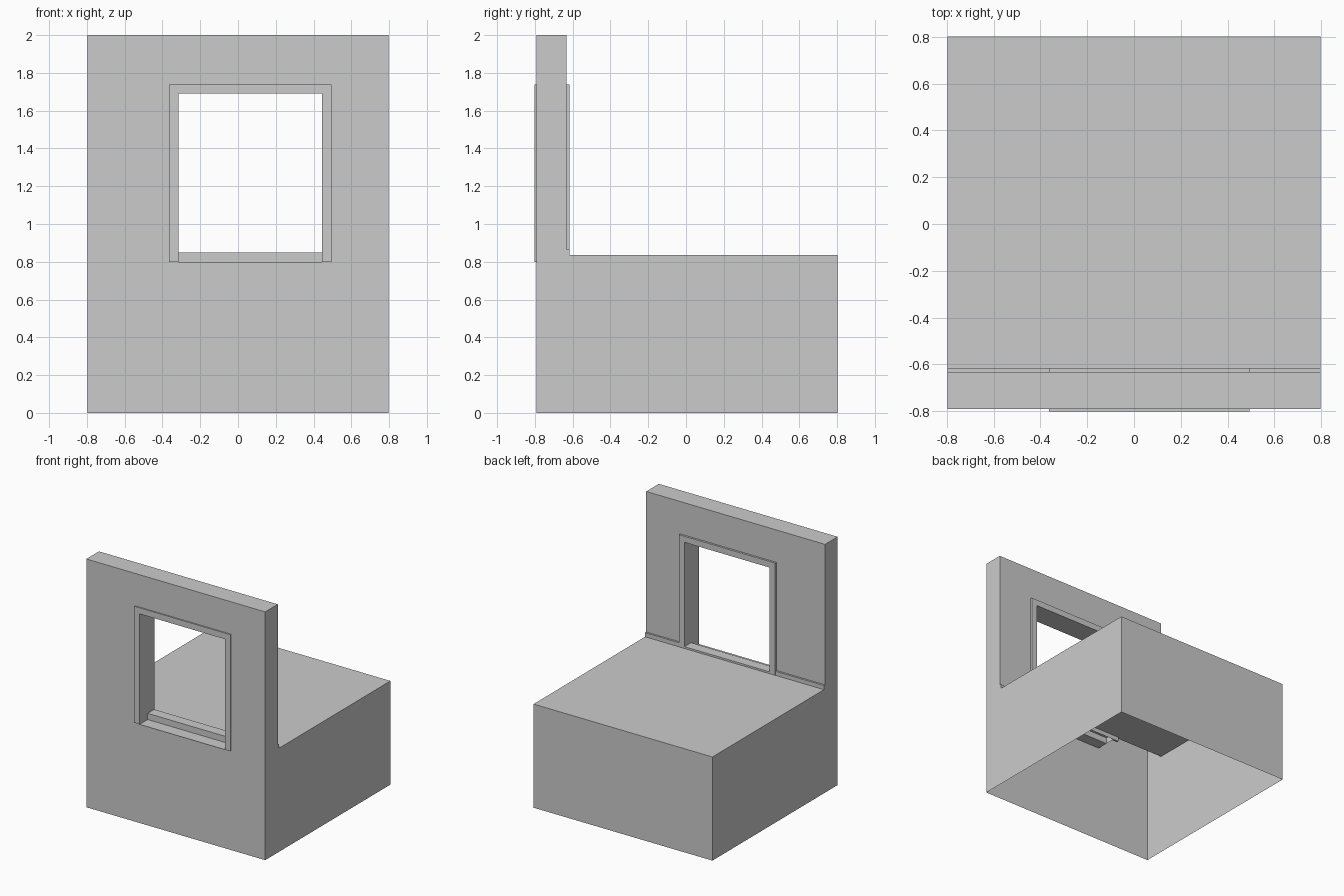
import bpy, bmesh

if "Cube" in bpy.data.objects:
    bpy.data.objects.remove(bpy.data.objects["Cube"])

X = 0.797                                        # half width
FRONT, BACK, REAR = -0.792, -0.632, 0.802        # wall faces, rear of block
TOP, FLOOR = 2.0, 0.835
L, R, HEAD, LOW, SILL = -0.315, 0.445, 1.69, 0.80, 0.85   # window opening
TRIM, F0, F1 = 0.049, -0.802, -0.616             # casing width, outer y planes


def finish(name, bm):
    bmesh.ops.remove_doubles(bm, verts=bm.verts, dist=1e-5)
    bmesh.ops.recalc_face_normals(bm, faces=bm.faces)
    mesh = bpy.data.meshes.new(name)
    bm.to_mesh(mesh)
    bm.free()
    ob = bpy.data.objects.new(name, mesh)
    bpy.context.collection.objects.link(ob)
    return ob


def face(bm, pts):
    return bm.faces.new([bm.verts.new(p) for p in pts])


def strip(bm, profile, x0, x1, caps=False):
    """Extrude an open (y, z) profile along x."""
    for (ya, za), (yb, zb) in zip(profile, profile[1:]):
        face(bm, [(x0, ya, za), (x1, ya, za), (x1, yb, zb), (x0, yb, zb)])
    if caps:
        for x in (x0, x1):
            face(bm, [(x, y, z) for y, z in profile])


def pierced_sheet(bm, y, z0, hole_z):
    """Upright sheet with the window opening left out."""
    outer = [(-X, z0), (X, z0), (X, TOP), (-X, TOP)]
    inner = [(L, hole_z), (R, hole_z), (R, HEAD), (L, HEAD)]
    for i in range(4):
        j = (i + 1) % 4
        face(bm, [(x, y, z) for x, z in (outer[i], outer[j], inner[j], inner[i])])


# wall and floor block: a shell open underneath
bm = bmesh.new()
pierced_sheet(bm, FRONT, 0, LOW)
pierced_sheet(bm, BACK, FLOOR, SILL)
strip(bm, [(FRONT, TOP), (BACK, TOP)], -X, X)
strip(bm, [(BACK, FLOOR), (REAR, FLOOR), (REAR, 0)], -X, X)
for x in (-X, X):
    face(bm, [(x, y, z) for y, z in ((FRONT, 0), (REAR, 0), (REAR, FLOOR),
                                     (BACK, FLOOR), (BACK, TOP), (FRONT, TOP))])
finish("wall_and_floor", bm)

# window casing and lining: one section mitred round three sides
bm = bmesh.new()
section = [(TRIM, FRONT), (TRIM, F0), (0, F0), (0, F1), (TRIM, F1), (TRIM, BACK)]


def station(o, y):
    return [(L - o, y, LOW), (L - o, y, HEAD + o), (R + o, y, HEAD + o), (R + o, y, LOW)]


for a, b in zip(section, section[1:]):
    pa, pb = station(*a), station(*b)
    for i in range(3):
        face(bm, [pa[i], pa[i + 1], pb[i + 1], pb[i]])
for xi, xo in ((L, L - TRIM), (R, R + TRIM)):    # jamb feet
    for ya, yb in ((F0, FRONT), (F1, BACK)):
        face(bm, [(xi, ya, LOW), (xo, ya, LOW), (xo, yb, LOW), (xi, yb, LOW)])
finish("window_casing", bm)

# stepped sill
bm = bmesh.new()
strip(bm, [(F0, LOW), (-0.70, LOW), (-0.70, SILL), (F1, SILL), (F1, LOW)], L, R)
finish("window_sill", bm)

# skirting on both sides of the window
for side, x0, x1 in (("left", -X, L - TRIM), ("right", R + TRIM, X)):
    bm = bmesh.new()
    skirt = [(BACK, FLOOR), (BACK, 0.868), (F1 - 0.001, 0.868), (F1 - 0.001, FLOOR)]
    strip(bm, skirt[1:], x0, x1)
    for x in (x0, x1):
        face(bm, [(x, y, z) for y, z in skirt])
    finish("skirting_" + side, bm)
